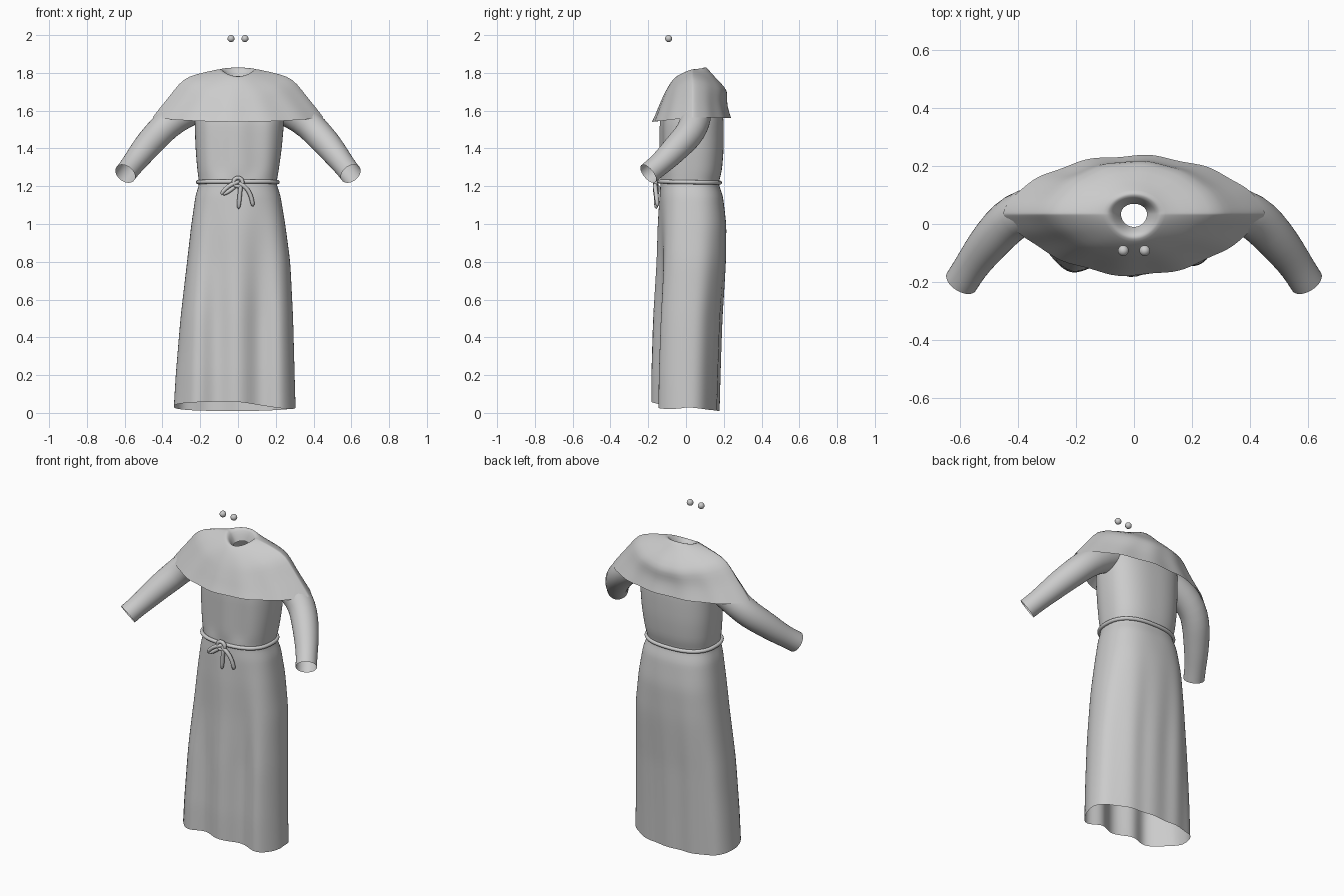
import bpy
import bmesh
from math import sin, cos, pi
from mathutils import Vector

if "Cube" in bpy.data.objects:
    bpy.data.objects.remove(bpy.data.objects["Cube"])

cloth = bpy.data.materials.new("plain grey")
cloth.use_nodes = True
GREY = (0.6, 0.6, 0.6, 1)
cloth.diffuse_color = GREY
cloth.node_tree.nodes["Principled BSDF"].inputs["Base Color"].default_value = GREY


def finish(name, bm, subdivide=1):
    bmesh.ops.recalc_face_normals(bm, faces=bm.faces[:])
    for face in bm.faces:
        face.smooth = True
    mesh = bpy.data.meshes.new(name)
    bm.to_mesh(mesh)
    bm.free()
    mesh.materials.append(cloth)
    obj = bpy.data.objects.new(name, mesh)
    bpy.context.collection.objects.link(obj)
    if subdivide:
        soften = obj.modifiers.new("Soften", "SUBSURF")
        soften.levels = soften.render_levels = subdivide


def loft(name, rings, loop=False, caps=False):
    """Skin a list of closed rings of points."""
    bm = bmesh.new()
    rows = [[bm.verts.new(p) for p in ring] for ring in rings]
    n = len(rows[0])
    pairs = list(zip(rows, rows[1:])) + ([(rows[-1], rows[0])] if loop else [])
    for a, b in pairs:
        for i in range(n):
            j = (i + 1) % n
            bm.faces.new((a[i], a[j], b[j], b[i]))
    if caps:
        bm.faces.new(rows[0])
        bm.faces.new(rows[-1])
    finish(name, bm)


def tube(name, path, radii, up, sides=8, loop=False, caps=False):
    path = [Vector(p) for p in path]
    last = len(path) - 1
    rings = []
    for k, p in enumerate(path):
        if loop:
            t = path[(k + 1) % len(path)] - path[k - 1]
        else:
            t = path[min(k + 1, last)] - path[max(k - 1, 0)]
        u = t.cross(Vector(up)).normalized()
        v = u.cross(t).normalized()
        r = radii[k] if isinstance(radii, list) else radii
        rings.append([p + r * (u * cos(2 * pi * i / sides) + v * sin(2 * pi * i / sides))
                      for i in range(sides)])
    loft(name, rings, loop, caps)


def spow(v, e):
    return (abs(v) ** e) * (1 if v >= 0 else -1)


def section(left, right, front, back, angle, power):
    """Point on a rounded outline between four extents."""
    c, s = spow(cos(angle), power), spow(sin(angle), power)
    return ((left + right) / 2 + (right - left) / 2 * c,
            (front + back) / 2 + (back - front) / 2 * s)


# Robe: height, right edge, left edge, front, back
ROBE = [
    (0.03, -0.34, 0.305, -0.165, 0.175), (0.2, -0.33, 0.30, -0.165, 0.18),
    (0.5, -0.305, 0.292, -0.155, 0.19), (0.8, -0.27, 0.277, -0.145, 0.21),
    (1.0, -0.247, 0.25, -0.145, 0.213), (1.15, -0.225, 0.225, -0.14, 0.195),
    (1.215, -0.205, 0.203, -0.135, 0.172), (1.28, -0.215, 0.215, -0.135, 0.19),
    (1.4, -0.225, 0.232, -0.135, 0.20), (1.55, -0.23, 0.245, -0.135, 0.20),
    (1.64, -0.235, 0.235, -0.11, 0.185), (1.72, -0.2, 0.2, -0.06, 0.15),
]
SEGMENTS = 72


def robe_ring(z):
    lo, hi = next((a, b) for a, b in zip(ROBE, ROBE[1:]) if z <= b[0] + 1e-6)
    f = (z - lo[0]) / (hi[0] - lo[0])
    dims = [a + (b - a) * f for a, b in zip(lo[1:], hi[1:])]
    skirt = max(0, min(1, (1.15 - z) / 0.65))
    hem = max(0, 1 - (z - 0.03) / 0.25)
    ring = []
    for i in range(SEGMENTS):
        a = 2 * pi * i / SEGMENTS
        x, y = section(*dims, a, 0.8 + 0.12 * skirt * sin(2 * a))
        front = max(0, -sin(a)) ** 0.6
        back = max(0, sin(a))
        # Hanging folds: deep at the front and swung to one side, faint behind
        y += front * skirt * (0.07 * x - 0.024 * cos(2 * pi * (x + 0.23) / 0.23))
        y += skirt * 0.005 * cos(x * 40) * back
        if z > 1.25:
            y -= front * 0.006 * cos(x * 35)
        dz = hem * (front * (0.03 - 0.16 * max(x, 0)) - 0.02 * back)
        ring.append((x, y, z + dz))
    return ring


levels = [0.03 + 0.0605 * i for i in range(19)] + [
    1.15, 1.19, 1.215, 1.24, 1.28, 1.34, 1.4, 1.48, 1.55, 1.6, 1.64, 1.68, 1.72]
loft("robe", [robe_ring(z) for z in levels])

# Shoulder cape: half width, front, back, then heights at side, front, back
CAPE = [
    (0.045, -0.01, 0.07, 1.755, 1.74, 1.765), (0.06, -0.025, 0.08, 1.785, 1.77, 1.80),
    (0.085, -0.045, 0.10, 1.822, 1.787, 1.838), (0.105, -0.06, 0.115, 1.818, 1.775, 1.822),
    (0.15, -0.085, 0.15, 1.81, 1.745, 1.78), (0.27, -0.115, 0.212, 1.782, 1.69, 1.72),
    (0.315, -0.13, 0.22, 1.74, 1.655, 1.685), (0.36, -0.145, 0.215, 1.68, 1.62, 1.645),
    (0.41, -0.16, 0.222, 1.62, 1.58, 1.605), (0.452, -0.178, 0.237, 1.565, 1.541, 1.56),
]
rings = []
for k, (half, front, back, z_side, z_front, z_back) in enumerate(CAPE):
    ring = []
    spread = min(1, k / 6)
    for i in range(SEGMENTS):
        a = 2 * pi * i / SEGMENTS
        s, bulge = sin(a), abs(sin(a))
        ripple = 0.005 * max(0, k - 4) / 5 * cos(13 * a) * bulge
        x = half * cos(a)
        # The outline tapers toward the shoulders
        if s > 0:
            y = 0.035 + (back - 0.035) * bulge ** (1 + 0.25 * spread)
        else:
            y = 0.035 - (0.035 - front) * bulge ** (1 + 0.6 * spread)
        z = z_side + ((z_back if s > 0 else z_front) - z_side) * bulge ** 1.6
        ring.append((x, y + ripple, z))
    rings.append(ring)
loft("shoulder_cape", rings)

# Sleeves, open at the cuffs
ARM = [(0.19, 0.045, 1.63), (0.29, 0.055, 1.59), (0.38, 0.045, 1.525), (0.435, 0.01, 1.465),
       (0.485, -0.045, 1.41), (0.53, -0.1, 1.352), (0.565, -0.15, 1.307), (0.597, -0.2, 1.266)]
for side, label in ((1, "left"), (-1, "right")):
    tube(label + "_sleeve", [(side * x, y, z) for x, y, z in ARM],
         [0.085, 0.085, 0.082, 0.079, 0.074, 0.067, 0.06, 0.06], (0, 0, 1), sides=16)

# Rope belt
belt = []
for x, y, z in robe_ring(1.215)[::2]:
    out = Vector((x, y - 0.02, 0)).normalized() * 0.008
    belt.append((x + out.x, y + out.y, 1.222 - 0.02 * y))
tube("rope_belt", belt, 0.012, (0, 0, 1), loop=True)

# Knot, bow loop and two hanging ends
FRONT = -0.15


def cord(name, points, loop=False):
    tube(name, [(x, FRONT + dy, z) for x, dy, z in points], 0.0125, (0, 1, 0),
         loop=loop, caps=not loop)


cord("knot_loop", [(0.025 * cos(pi * i / 5), -0.01, 1.222 + 0.024 * sin(pi * i / 5))
                   for i in range(10)], loop=True)
cord("bow_loop", [(0.015, -0.005, 1.225), (-0.03, -0.015, 1.215), (-0.07, -0.015, 1.185),
                  (-0.092, -0.01, 1.157), (-0.075, -0.005, 1.155), (-0.04, 0, 1.18),
                  (0, 0, 1.21)])
cord("straight_rope_end", [(0.015, -0.01, 1.215), (0.012, -0.012, 1.18),
                           (0.008, -0.008, 1.14), (0.002, -0.008, 1.075)])
cord("curved_rope_end", [(0, -0.01, 1.22), (0.03, -0.015, 1.205), (0.058, -0.01, 1.175),
                         (0.073, -0.005, 1.135), (0.08, 0, 1.09)])

# Floating eyes
for side, label in ((1, "left"), (-1, "right")):
    bm = bmesh.new()
    bmesh.ops.create_uvsphere(bm, u_segments=20, v_segments=12, radius=0.0185)
    bmesh.ops.translate(bm, verts=bm.verts[:], vec=(side * 0.037, -0.092, 1.9815))
    finish(label + "_eye", bm, 0)
